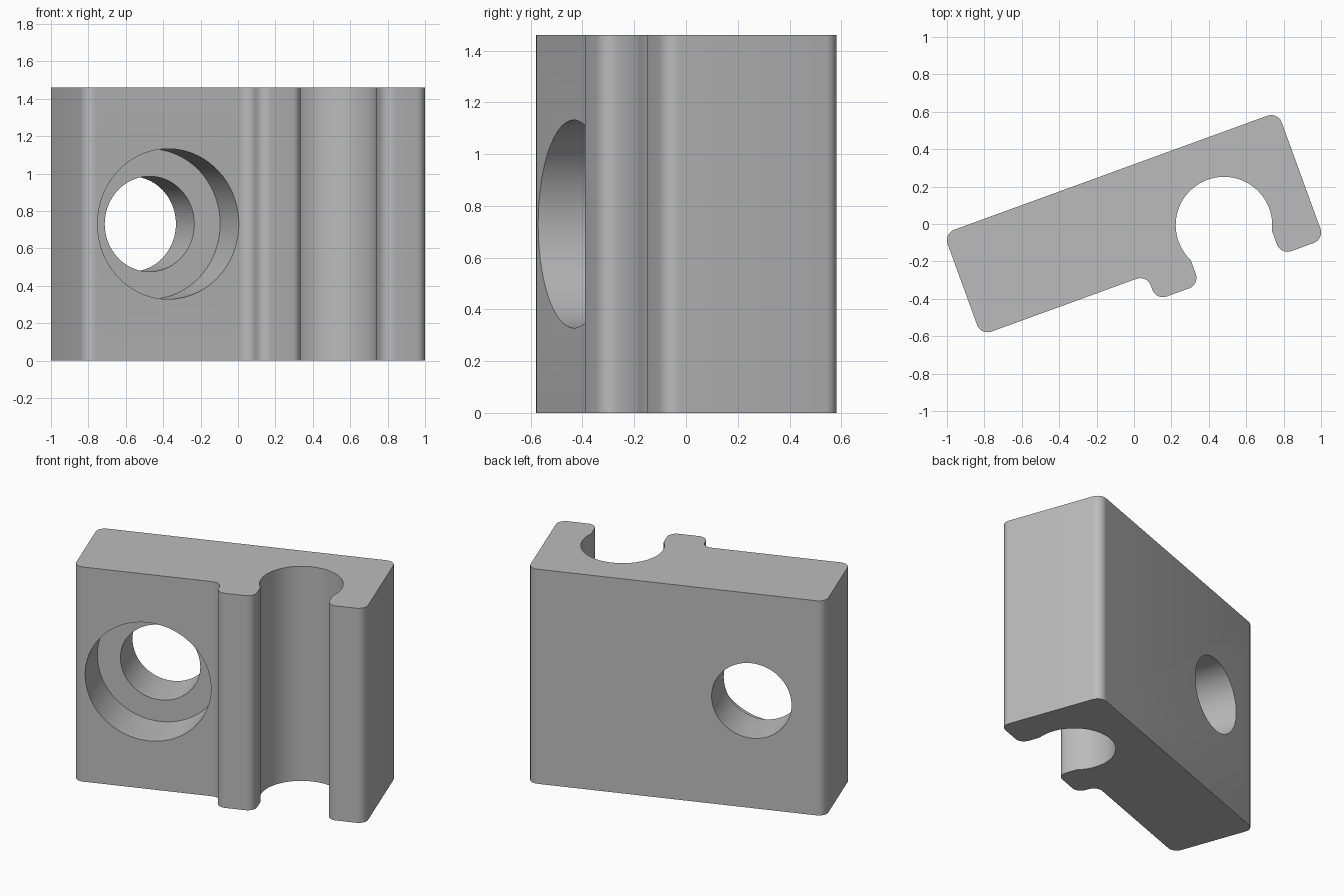
import bpy, bmesh, math
from mathutils import Vector, Matrix

if "Cube" in bpy.data.objects:
    bpy.data.objects.remove(bpy.data.objects["Cube"])

HEIGHT, FILLET = 1.46, 0.06
TURN = Matrix.Rotation(math.radians(20), 4, 'Z')


def fillet(prev, cur, nxt, r, steps=8):
    """Points of an arc rounding a right-angled corner."""
    a, b, c = Vector(prev), Vector(cur), Vector(nxt)
    d1, d2 = (a - b).normalized(), (c - b).normalized()
    centre = b + (d1 + d2) * r
    return [centre - d2 * r * math.cos(t) - d1 * r * math.sin(t)
            for t in (math.pi / 2 * i / steps for i in range(steps + 1))]


def add_object(name, bm):
    bmesh.ops.recalc_face_normals(bm, faces=bm.faces)
    mesh = bpy.data.meshes.new(name)
    bm.to_mesh(mesh)
    bm.free()
    obj = bpy.data.objects.new(name, mesh)
    bpy.context.collection.objects.link(obj)
    obj.matrix_world = TURN
    return obj


# Round channel, opening through a narrower slot
channel, radius, half_slot = Vector((0.45, -0.17)), 0.258, 0.231
drop = math.sqrt(radius ** 2 - half_slot ** 2)
neck = channel.y - drop
lip = -0.424

# Block outline, counter-clockwise, with rounded corners
corners = [(channel.x - half_slot, neck), (channel.x - half_slot, lip),
           (-0.028, lip), (-0.028, -0.28), (-0.973, -0.28), (-0.973, 0.30),
           (0.928, 0.30), (0.928, lip), (channel.x + half_slot, lip),
           (channel.x + half_slot, neck)]
outline = [Vector(corners[0])]
for i in range(1, len(corners) - 1):
    outline += fillet(*corners[i - 1:i + 2], FILLET)
outline.append(Vector(corners[-1]))

# Channel arc back to the start
start = math.atan2(-drop, half_slot)
sweep = math.pi - 2 * start
for i in range(1, 56):
    t = start + sweep * i / 56
    outline.append(channel + radius * Vector((math.cos(t), math.sin(t))))

# Clamp block
bm = bmesh.new()
face = bm.faces.new([bm.verts.new((p.x, p.y, 0)) for p in outline])
top = bmesh.ops.extrude_face_region(bm, geom=[face])
bmesh.ops.translate(bm, vec=(0, 0, HEIGHT),
                    verts=[v for v in top['geom'] if isinstance(v, bmesh.types.BMVert)])
block = add_object("clamp_block", bm)

# Stepped cutter for the counterbored bolt hole
bm = bmesh.new()
sides, rings = 72, []
for r, y in ((0.402, -0.5), (0.402, 0.012), (0.255, 0.012), (0.255, 0.5)):
    rings.append([bm.verts.new((-0.499 + r * math.cos(2 * math.pi * i / sides), y,
                                HEIGHT / 2 + r * math.sin(2 * math.pi * i / sides)))
                  for i in range(sides)])
for a, b in zip(rings, rings[1:]):
    for i in range(sides):
        j = (i + 1) % sides
        bm.faces.new((a[i], a[j], b[j], b[i]))
bm.faces.new(rings[0])
bm.faces.new(rings[-1])
cutter = add_object("bolt_hole_cutter", bm)
cutter.hide_render = True

# Cut the hole, then remove the cutter
mod = block.modifiers.new("bolt_hole", 'BOOLEAN')
mod.operation, mod.solver, mod.object = 'DIFFERENCE', 'EXACT', cutter
bpy.context.view_layer.objects.active = block
block.select_set(True)
bpy.ops.object.modifier_apply(modifier=mod.name)
bpy.data.objects.remove(cutter)

# Plain grey finish
grey = bpy.data.materials.new("plain_grey")
grey.diffuse_color = (0.5, 0.5, 0.5, 1)
grey.use_nodes = True
grey.node_tree.nodes["Principled BSDF"].inputs["Base Color"].default_value = grey.diffuse_color
block.data.materials.clear()
block.data.materials.append(grey)
for p in block.data.polygons:
    p.material_index = 0
bpy.ops.object.shade_smooth_by_angle(angle=math.radians(30))
